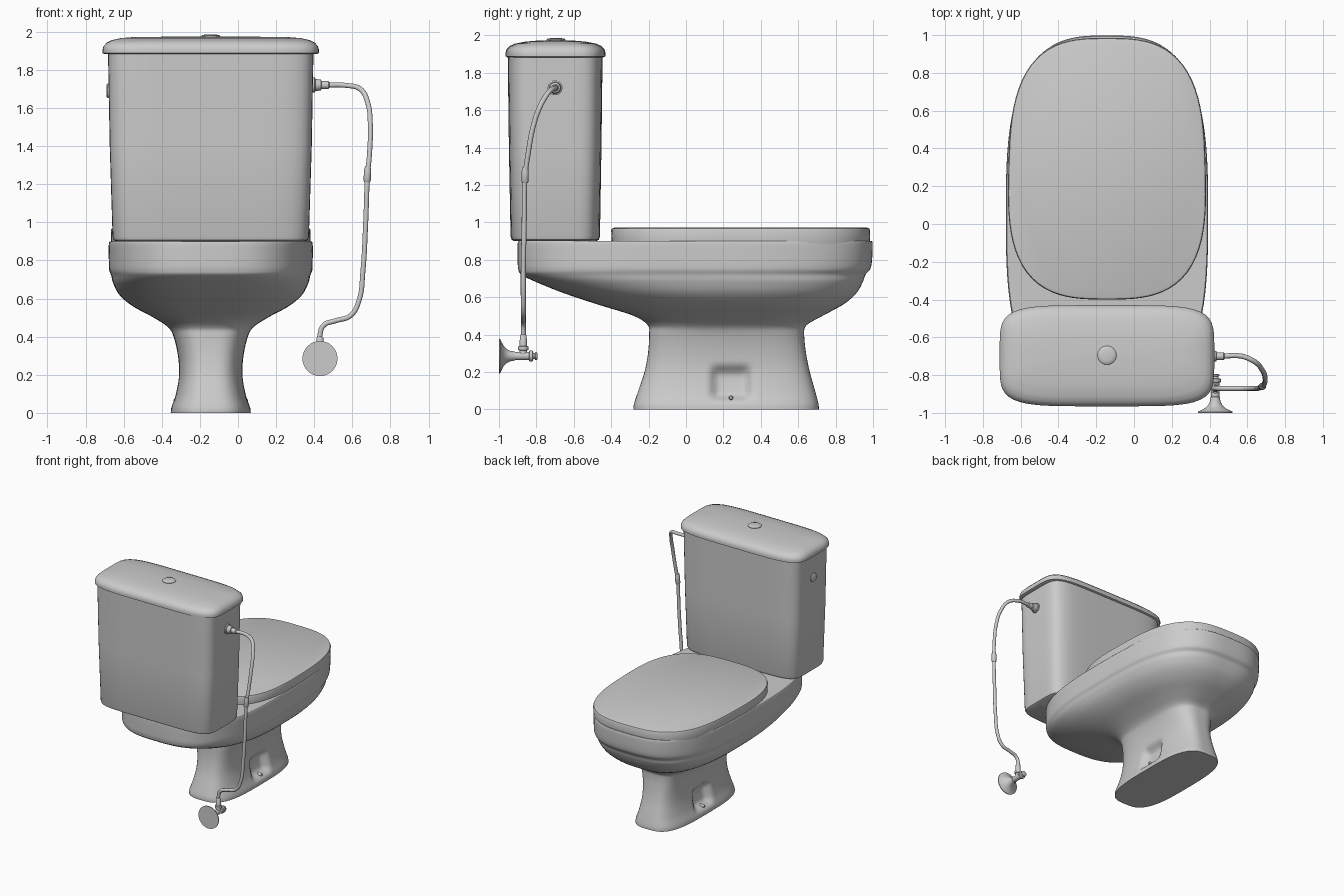
import bpy, bmesh, math
from mathutils import Vector

if "Cube" in bpy.data.objects:
    bpy.data.objects.remove(bpy.data.objects["Cube"], do_unlink=True)

ceramic = bpy.data.materials.new("grey ceramic")
ceramic.use_nodes = True
ceramic.diffuse_color = (0.6, 0.6, 0.6, 1)
ceramic.node_tree.nodes["Principled BSDF"].inputs["Base Color"].default_value = (0.6, 0.6, 0.6, 1)

CX = -0.143  # centre line of the ceramic parts


def finish(name, bm, angle=40):
    bmesh.ops.recalc_face_normals(bm, faces=bm.faces)
    mesh = bpy.data.meshes.new(name)
    bm.to_mesh(mesh)
    bm.free()
    mesh.materials.append(ceramic)
    ob = bpy.data.objects.new(name, mesh)
    bpy.context.collection.objects.link(ob)
    bpy.ops.object.select_all(action="DESELECT")
    ob.select_set(True)
    bpy.context.view_layer.objects.active = ob
    bpy.ops.object.shade_smooth_by_angle(angle=math.radians(angle))
    return ob


def skin(bm, rings):
    loops = [[bm.verts.new(p) for p in ring] for ring in rings]
    n = len(loops[0])
    for a, b in zip(loops, loops[1:]):
        for i in range(n):
            j = (i + 1) % n
            bm.faces.new((a[i], a[j], b[j], b[i]))
    bm.faces.new(loops[0])
    bm.faces.new(loops[-1])


def outline(z, back, front, half, power, taper=0, count=96):
    """Rounded-rectangle ring at height z."""
    mid, length = (back + front) / 2, (front - back) / 2
    ring = []
    for i in range(count):
        t = math.tau * i / count
        c, s = math.cos(t), math.sin(t)
        r = (abs(c) ** power + abs(s) ** power) ** (-1 / power)
        ring.append(Vector((CX + half * r * c * (1 - taper * r * s), mid + length * r * s, z)))
    return ring


def smooth_rows(rows, steps):
    """Catmull-Rom interpolation between profile rows."""
    out = []
    for i in range(len(rows) - 1):
        quad = [rows[max(0, min(len(rows) - 1, i + k))] for k in (-1, 0, 1, 2)]
        for s in range(steps):
            t = s / steps
            out.append([b + 0.5 * t * (c - a + t * (2*a - 5*b + 4*c - d + t * (3*(b - c) + d - a)))
                        for a, b, c, d in zip(*quad)])
    return out + [rows[-1]]


def lathe(name, start, axis, profile, count=24):
    """Turned part: profile holds (distance along axis, radius)."""
    turn = Vector(axis).to_track_quat("Z", "Y")
    bm = bmesh.new()
    skin(bm, [[Vector(start) + turn @ Vector((r * math.cos(math.tau * i / count),
                                               r * math.sin(math.tau * i / count), d))
               for i in range(count)] for d, r in profile])
    return finish(name, bm)


# Bowl and pedestal: height, rear y, far y, half width, roundness
body = [
    (0, -0.28, 0.71, 0.21, 3.2), (0.03, -0.278, 0.708, 0.206, 3.2),
    (0.10, -0.255, 0.69, 0.183, 3.2), (0.20, -0.222, 0.662, 0.167, 3.2),
    (0.30, -0.203, 0.642, 0.172, 3.2), (0.40, -0.197, 0.632, 0.195, 3.2),
    (0.45, -0.205, 0.645, 0.225, 3), (0.50, -0.28, 0.73, 0.30, 2.8),
    (0.56, -0.47, 0.84, 0.41, 2.7), (0.62, -0.65, 0.91, 0.48, 2.8),
    (0.68, -0.80, 0.945, 0.512, 3), (0.72, -0.88, 0.96, 0.522, 3),
    (0.75, -0.897, 0.985, 0.533, 3), (0.80, -0.90, 0.995, 0.535, 3),
    (0.885, -0.90, 0.998, 0.535, 3), (0.90, -0.895, 0.993, 0.53, 3),
]


def fade(v):
    v = max(0, min(1, v))
    return v * v * (3 - 2 * v)


rings = [outline(*row, count=144) for row in smooth_rows(body, 5)]
# Arched fixing recess pressed into each side of the pedestal
for ring in rings:
    for p in ring:
        across = fade((0.125 - abs(p.y - 0.24)) / 0.06)
        upright = fade((p.z - 0.035) / 0.05) * fade((0.25 - p.z) / 0.07)
        p.x -= math.copysign(0.045 * across * upright, p.x - CX)
bm = bmesh.new()
skin(bm, rings)
finish("bowl_and_pedestal", bm)

for side, label in ((-1, "right"), (1, "left")):
    lathe("fixing_bolt_" + label, (CX + side * 0.155, 0.24, 0.062), (side, 0, 0),
          [(0, 0.012), (0.035, 0.012), (0.04, 0.008)], 12)


def stack(name, rows, taper=0):
    bm = bmesh.new()
    skin(bm, [outline(*row, taper=taper) for row in rows])
    return finish(name, bm)


# Closed seat lid
stack("seat_lid", [
    (0.88, -0.395, 0.98, 0.518, 3), (0.90, -0.397, 0.983, 0.52, 3),
    (0.955, -0.40, 0.985, 0.522, 3), (0.966, -0.396, 0.981, 0.518, 3),
    (0.971, -0.385, 0.97, 0.507, 3)], taper=0.035)

# Cistern and its domed lid
stack("cistern", [
    (0.90, -0.92, -0.48, 0.495, 6), (0.907, -0.932, -0.466, 0.509, 6),
    (0.925, -0.938, -0.46, 0.515, 6), (1.40, -0.947, -0.452, 0.53, 6),
    (1.89, -0.953, -0.446, 0.539, 6)])
stack("cistern_lid", [
    (1.882, -0.955, -0.442, 0.555, 5), (1.887, -0.964, -0.431, 0.567, 5),
    (1.905, -0.965, -0.43, 0.568, 5), (1.925, -0.96, -0.435, 0.562, 5),
    (1.943, -0.942, -0.453, 0.545, 5), (1.955, -0.915, -0.48, 0.52, 4.6),
    (1.966, -0.86, -0.535, 0.475, 4), (1.972, -0.79, -0.605, 0.40, 3.5),
    (1.974, -0.71, -0.685, 0.2, 3)])
lathe("flush_button", (CX, -0.695, 1.965), (0, 0, 1),
      [(0, 0.05), (0.012, 0.05), (0.017, 0.045), (0.02, 0.028), (0.021, 0.008)], 32)
lathe("side_plug", (CX - 0.53, -0.695, 1.69), (-1, 0, 0),
      [(0, 0.037), (0.012, 0.037), (0.018, 0.028)])

# Water inlet and flexible hose
lathe("inlet_nut", (0.38, -0.7, 1.72), (1, 0, 0),
      [(0, 0.04), (0.022, 0.04), (0.026, 0.032), (0.055, 0.028), (0.058, 0.02),
       (0.095, 0.02), (0.1, 0.014)])
path = [
    (0.46, -0.70, 1.72), (0.57, -0.70, 1.718), (0.64, -0.73, 1.70), (0.68, -0.775, 1.63),
    (0.694, -0.815, 1.52), (0.69, -0.845, 1.36), (0.68, -0.86, 1.25), (0.67, -0.865, 1.0),
    (0.655, -0.87, 0.74), (0.635, -0.87, 0.59), (0.59, -0.87, 0.51), (0.51, -0.87, 0.483),
    (0.45, -0.87, 0.46), (0.43, -0.87, 0.41), (0.43, -0.87, 0.36)]
curve = bpy.data.curves.new("hose", "CURVE")
curve.dimensions = "3D"
curve.bevel_depth = 0.0135
curve.bevel_resolution = 3
curve.resolution_u = 6
curve.use_fill_caps = True
spline = curve.splines.new("BEZIER")
spline.bezier_points.add(len(path) - 1)
for point, co in zip(spline.bezier_points, path):
    point.co = co
    point.handle_left_type = point.handle_right_type = "AUTO"
curve.materials.append(ceramic)
bpy.context.collection.objects.link(bpy.data.objects.new("hose", curve))
lathe("hose_coupling", (0.677, -0.861, 1.21), (0.05, 0.02, 1),
      [(0, 0.014), (0.008, 0.019), (0.06, 0.019), (0.085, 0.014)], 16)

# Wall valve with flared flange
lathe("wall_flange", (0.43, -1, 0.285), (0, 1, 0),
      [(0, 0.092), (0.006, 0.092), (0.014, 0.075), (0.026, 0.053), (0.042, 0.037),
       (0.06, 0.028), (0.085, 0.024), (0.09, 0.018)], 32)
lathe("valve_body", (0.43, -0.92, 0.285), (0, 1, 0),
      [(0, 0.022), (0.08, 0.022), (0.083, 0.03), (0.1, 0.03), (0.103, 0.018), (0.115, 0.014)])
lathe("valve_handle", (0.43, -0.805, 0.285), (0, 1, 0),
      [(-0.005, 0.012), (0, 0.022), (0.008, 0.022), (0.011, 0.014)], 16)
lathe("valve_outlet", (0.43, -0.87, 0.28), (0, 0, 1),
      [(0, 0.02), (0.035, 0.02), (0.037, 0.027), (0.055, 0.027), (0.058, 0.02),
       (0.115, 0.018), (0.12, 0.014)])
